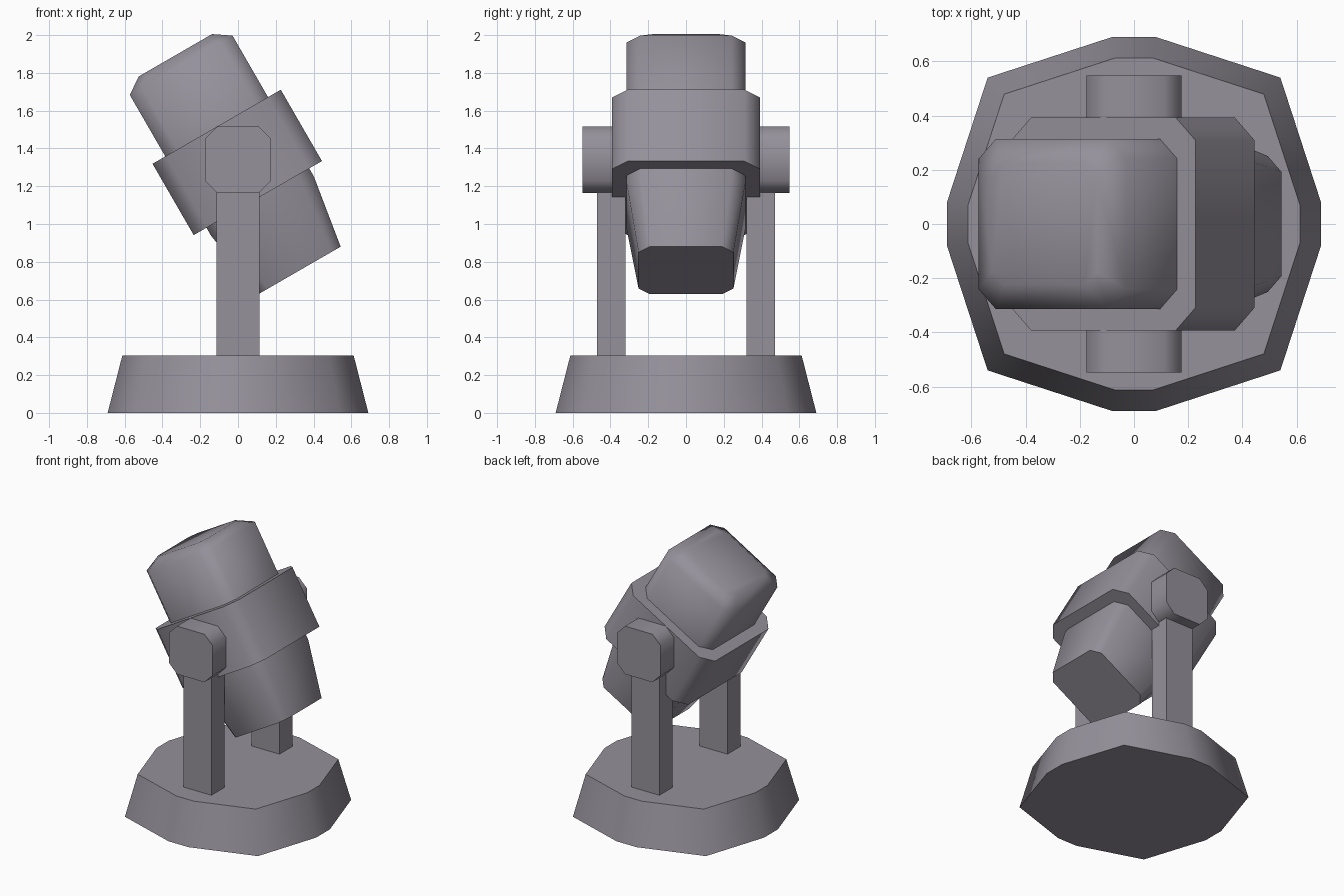
import bpy, bmesh, math
from mathutils import Matrix

cube = bpy.data.objects.get("Cube")
if cube:
    bpy.data.objects.remove(cube, do_unlink=True)

grey = bpy.data.materials.new("dusky grey")
grey.use_nodes = True
GREY = (0.30, 0.282, 0.325, 1)
grey.diffuse_color = GREY
grey.node_tree.nodes["Principled BSDF"].inputs["Base Color"].default_value = GREY

parts = []


def finish(name, bm, matrix=Matrix()):
    bmesh.ops.transform(bm, matrix=matrix, verts=bm.verts)
    bmesh.ops.recalc_face_normals(bm, faces=bm.faces)
    mesh = bpy.data.meshes.new(name)
    bm.to_mesh(mesh)
    bm.free()
    mesh.materials.append(grey)
    obj = bpy.data.objects.new(name, mesh)
    bpy.context.collection.objects.link(obj)
    parts.append(obj)


def ring(quarter):
    """Repeat a quarter outline four times around the centre."""
    points = []
    for _ in range(4):
        points += quarter
        quarter = [(-y, x) for x, y in quarter]
    return points


def octagon(half, cut):
    """Square with chamfered corners."""
    return ring([(half, cut - half), (half, half - cut)])


def loft(name, sections, matrix=Matrix()):
    """Closed solid through (height, outline) sections."""
    bm = bmesh.new()
    rows = [[bm.verts.new((x, y, z)) for x, y in outline] for z, outline in sections]
    n = len(rows[0])
    for low, high in zip(rows, rows[1:]):
        for i in range(n):
            j = (i + 1) % n
            bm.faces.new((low[i], low[j], high[j], high[i]))
    bm.faces.new(rows[0][::-1])
    bm.faces.new(rows[-1])
    finish(name, bm, matrix)


# Tapered twelve-sided base
foot = ring([(0.69, -0.08), (0.69, 0.08), (0.54, 0.54)])
loft("base", [(0, foot), (0.305, [(x * 0.887, y * 0.887) for x, y in foot])])

# Posts and pivot blocks on both sides
for side, word in ((-1, "front"), (1, "back")):
    bm = bmesh.new()
    bmesh.ops.create_cube(bm, size=1)
    finish(word + "_post", bm, Matrix.Translation((0, side * 0.395, 0.75))
           @ Matrix.Diagonal((0.226, 0.15, 0.9, 1)))
    loft(word + "_pivot", [(0.3, octagon(0.176, 0.065)), (0.548, octagon(0.176, 0.065))],
         Matrix.Translation((0, 0, 1.34)) @ Matrix.Rotation(-side * math.pi / 2, 4, "X"))

# Tilted lamp: collar, rounded rear housing and tapering barrel
tilt = Matrix.Translation((-0.004, 0, 1.326)) @ Matrix.Rotation(math.radians(-30), 4, "Y")
body = octagon(0.314, 0.073)
loft("collar", [(-0.218, octagon(0.392, 0.083)), (0.218, octagon(0.392, 0.083))], tilt)
loft("housing", [(0.1, body), (0.594, body), (0.655, octagon(0.224, 0.05))], tilt)
loft("barrel", [(-0.66, octagon(0.251, 0.058)), (-0.268, body), (-0.1, body)], tilt)

# Smooth shading with sharp rims
bpy.ops.object.select_all(action="DESELECT")
for obj in parts:
    obj.select_set(True)
bpy.context.view_layer.objects.active = parts[0]
bpy.ops.object.shade_smooth_by_angle(angle=math.radians(60))
